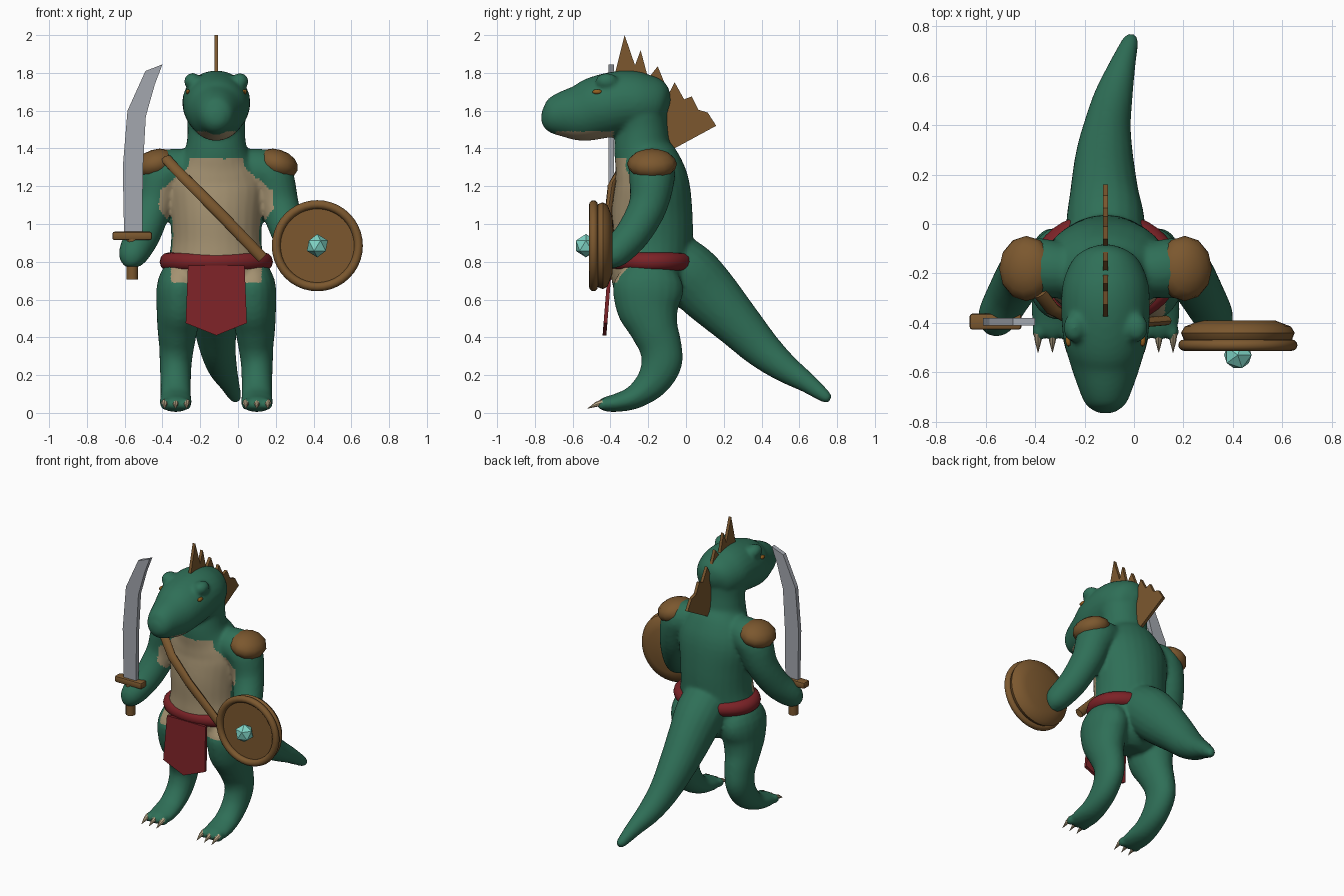
import bpy, bmesh, math
from mathutils import Vector, Matrix

if "Cube" in bpy.data.objects:
    bpy.data.objects.remove(bpy.data.objects["Cube"])

CX = -0.115  # body centre line


def mat(name, r, g, b):
    m = bpy.data.materials.new(name)
    m.diffuse_color = (r, g, b, 1)
    m.use_nodes = True
    m.node_tree.nodes["Principled BSDF"].inputs["Base Color"].default_value = m.diffuse_color
    return m


GREEN = mat("scale_green", 0.028, 0.158, 0.095)
TAN = mat("belly_tan", 0.37, 0.285, 0.165)
BROWN = mat("leather_brown", 0.2, 0.097, 0.028)
RED = mat("cloth_red", 0.2, 0.016, 0.02)
STEEL = mat("steel_grey", 0.37, 0.39, 0.43)
GEM = mat("gem_teal", 0.22, 0.68, 0.58)
CLAW = mat("claw_bone", 0.5, 0.4, 0.25)
EYE = mat("eye_amber", 0.3, 0.12, 0.015)


def finish(name, bm, *mats, smooth=True):
    bmesh.ops.recalc_face_normals(bm, faces=bm.faces[:])
    me = bpy.data.meshes.new(name)
    bm.to_mesh(me)
    bm.free()
    for m in mats:
        me.materials.append(m)
    ob = bpy.data.objects.new(name, me)
    bpy.context.collection.objects.link(ob)
    if smooth:
        bpy.ops.object.select_all(action='DESELECT')
        bpy.context.view_layer.objects.active = ob
        ob.select_set(True)
        bpy.ops.object.shade_smooth_by_angle(angle=math.radians(40))
    return ob


def loft(bm, pts, steps=4, n=20, ref=(1, 0, 0)):
    """Elliptical rings (x, y, z, side radius, other radius) along a smooth path."""
    P = [Vector(p) for p in pts]
    path = []
    for i in range(len(P) - 1):
        a, b, c, d = P[max(i - 1, 0)], P[i], P[i + 1], P[min(i + 2, len(P) - 1)]
        for k in range(steps):
            t = k / steps
            path.append(0.5 * (2 * b + (c - a) * t + (2 * a - 5 * b + 4 * c - d) * t * t
                               + (3 * b - a - 3 * c + d) * t ** 3))
    path.append(P[-1])
    rings = []
    for i, p in enumerate(path):
        q, r = path[max(i - 1, 0)], path[min(i + 1, len(path) - 1)]
        tan = Vector(r[:3]) - Vector(q[:3])
        tan.normalize()
        side = Vector(ref) - tan * tan.dot(Vector(ref))
        side.normalize()
        up = tan.cross(side)
        c = Vector(p[:3])
        rings.append([bm.verts.new(c + side * p[3] * math.cos(2 * math.pi * j / n)
                                   + up * p[4] * math.sin(2 * math.pi * j / n)) for j in range(n)])
    for a, b in zip(rings, rings[1:]):
        for j in range(n):
            bm.faces.new((a[j], a[(j + 1) % n], b[(j + 1) % n], b[j]))
    bm.faces.new(rings[0])
    bm.faces.new(rings[-1])


def ball(bm, loc, size, u=16, v=10, rot=0.0):
    M = Matrix.Translation(loc) @ Matrix.Rotation(rot, 4, 'Y') @ Matrix.Diagonal((*size, 1))
    bmesh.ops.create_uvsphere(bm, u_segments=u, v_segments=v, radius=1, matrix=M)


def torus(bm, loc, rx, ry, r, axis='Z', n=40, k=12):
    R = Matrix.Rotation(math.pi / 2, 3, 'X') if axis == 'Y' else Matrix.Identity(3)
    g = []
    for i in range(n):
        a = 2 * math.pi * i / n
        g.append([bm.verts.new(Vector(loc) + R @ Vector((
            (rx + r * math.cos(b)) * math.cos(a), (ry + r * math.cos(b)) * math.sin(a), r * math.sin(b))))
            for b in [2 * math.pi * j / k for j in range(k)]])
    for i in range(n):
        for j in range(k):
            bm.faces.new((g[i][j], g[(i + 1) % n][j], g[(i + 1) % n][(j + 1) % k], g[i][(j + 1) % k]))


def plate(name, pts, place, m):
    """Flat outline given thickness; place(u, v, side) returns the 3D point."""
    bm = bmesh.new()
    a, b = [[bm.verts.new(place(u, v, s)) for u, v in pts] for s in (-1, 1)]
    bm.faces.new(a)
    bm.faces.new(b)
    for i in range(len(pts)):
        j = (i + 1) % len(pts)
        bm.faces.new((a[i], a[j], b[j], b[i]))
    return finish(name, bm, m, smooth=False)


# ---- body: overlapping lofts fused into one smooth skin ----
bm = bmesh.new()
torso = [(-.20, .55, .1, .1), (-.19, .62, .22, .18), (-.19, .75, .26, .21), (-.18, .9, .24, .215),
         (-.18, 1.05, .245, .215), (-.18, 1.2, .26, .2), (-.2, 1.3, .23, .18), (-.23, 1.4, .165, .152),
         (-.235, 1.5, .152, .138), (-.25, 1.62, .15, .14), (-.26, 1.72, .05, .05)]
head = [(-.09, 1.62, .03, .03), (-.13, 1.63, .12, .12), (-.22, 1.64, .168, .155), (-.32, 1.645, .18, .168),
        (-.45, 1.62, .173, .168), (-.55, 1.59, .148, .153), (-.65, 1.58, .115, .123),
        (-.73, 1.57, .08, .085), (-.765, 1.57, .03, .03)]
for part in (torso, head):
    loft(bm, [(CX, *p) for p in part], n=28)
loft(bm, [(CX, -.15, .85, .15, .15), (CX, 0, .75, .16, .165), (-.12, .12, .63, .14, .158),
          (-.12, .27, .475, .118, .128), (-.107, .4, .34, .095, .103), (-.082, .52, .24, .078, .078),
          (-.047, .64, .16, .054, .054), (-.015, .74, .085, .033, .033), (-.01, .765, .07, .015, .015)])
leg = [(.15, -.2, .78, .1, .12), (.19, -.2, .68, .122, .185), (.195, -.2, .56, .122, .17),
       (.205, -.17, .45, .108, .13), (.21, -.135, .35, .093, .113), (.215, -.13, .26, .085, .108),
       (.215, -.18, .16, .081, .088), (.215, -.27, .085, .082, .064), (.215, -.36, .055, .086, .05),
       (.215, -.43, .045, .072, .038), (.215, -.455, .04, .04, .02)]
arm = [(.1, -.19, 1.28, .1, .1), (.2, -.185, 1.285, .115, .115), (.285, -.18, 1.25, .122, .122),
       (.335, -.2, 1.1, .103, .103), (.385, -.28, .95, .093, .093), (.435, -.37, .85, .082, .082),
       (.45, -.4, .8, .06, .06), (.455, -.41, .77, .025, .025)]
for s in (-1, 1):
    loft(bm, [(CX + s * p[0], *p[1:]) for p in leg])
    loft(bm, [(CX + s * p[0], *p[1:]) for p in arm], ref=(0, 1, 0))
    ball(bm, (CX + s * .125, -.42, 1.755), (.047, .06, .045))  # brow
    for d in (-.055, 0, .055):
        ball(bm, (CX + s * .215 + d, -.435, .045), (.027, .04, .032))  # toes
raw = finish("body_base", bm, GREEN, smooth=False)
md = raw.modifiers.new("fuse", 'REMESH')
md.mode = 'VOXEL'
md.voxel_size = 0.012
md = raw.modifiers.new("soften", 'SMOOTH')
md.factor = 0.5
md.iterations = 7
dg = bpy.context.evaluated_depsgraph_get()
skin = bpy.data.meshes.new_from_object(raw.evaluated_get(dg))
bpy.data.objects.remove(raw)
bm = bmesh.new()
bm.from_mesh(skin)
bm.normal_update()


def belly_half(z):
    """Half width of the pale belly at a height."""
    if z < 1.0:
        return .24
    if z < 1.08:
        return .24 + (z - 1.0) * .8
    if z < 1.17:
        return .305
    return max(.305 - (z - 1.17) * 1.2, .145)


for f in bm.faces:
    c = f.calc_center_median()
    dx = abs(c.x - CX)
    belly = .69 < c.z < 1.345 and c.y < -.24 and f.normal.y < -.15 and dx < belly_half(c.z)
    jaw = c.z < 1.49 and -.69 < c.y < -.385 and c.z > 1.395
    f.material_index = 1 if belly or jaw else 0
finish("body", bm, GREEN, TAN)

# ---- eyes, claws, shoulder guards ----
for s, side in ((-1, "right"), (1, "left")):
    bm = bmesh.new()
    ball(bm, (CX + s * .15, -.47, 1.7), (.012, .026, .013), 10, 8)
    finish(side + "_eye", bm, EYE)
    bm = bmesh.new()
    for d in (-.058, 0, .058):
        x = CX + s * .215 + d
        loft(bm, [(x, -.44, .055, .018, .018), (x, -.475, .045, .013, .013), (x, -.52, .024, .001, .001)], 1, 8)
    finish(side + "_claws", bm, CLAW)
    bm = bmesh.new()
    ball(bm, (CX + s * .32, -.18, 1.317), (.115, .132, .078), 12, 8, rot=s * .3)
    finish(side + "_shoulder_guard", bm, BROWN)

# ---- back crest ----
crest = [(-.38, 1.78), (-.325, 2.0), (-.27, 1.84), (-.24, 1.92), (-.2, 1.77), (-.15, 1.835), (-.09, 1.69),
         (-.06, 1.75), (-.01, 1.66), (.03, 1.675), (.065, 1.605), (.115, 1.59), (.16, 1.52),
         (-.08, 1.39), (-.2, 1.5), (-.3, 1.7)]
plate("crest", crest, lambda u, v, s: (CX + s * .01, u, v), BROWN)

# ---- belt, loincloth, chest strap ----
bm = bmesh.new()
torus(bm, (CX, -.182, .8), .25, .182, .05)
finish("belt", bm, RED)
cloth = [(-.15, .78), (.15, .78), (.162, .475), (0, .41), (-.162, .475)]
plate("loincloth", cloth, lambda u, v, s: (CX + u, -.402 - (.78 - v) * .08 + s * .01, v), RED)
bm = bmesh.new()
strap = [(-.38, -.28, 1.345), (-.33, -.345, 1.29), (-.24, -.395, 1.2), (-.1, -.41, 1.06), (.13, -.39, .82)]
loft(bm, [(*p, .03, .02) for p in strap], 1, 12)
finish("chest_strap", bm, BROWN)

# ---- shield ----
bm = bmesh.new()
prof = [(-.482, .2), (-.465, .22), (-.44, .23), (-.415, .215), (-.39, .15)]
loft(bm, [(.42, y, .885, r, r) for y, r in prof], 1, 40)
torus(bm, (.42, -.49, .885), .218, .218, .023, 'Y')
finish("shield", bm, BROWN)
bm = bmesh.new()
bmesh.ops.create_icosphere(bm, subdivisions=1, radius=.062, matrix=Matrix.Translation((.42, -.53, .885)))
finish("shield_gem", bm, GEM, smooth=False)

# ---- curved sword ----
blade = [(-.603, .94), (-.507, .94), (-.503, 1.3), (-.488, 1.57), (-.44, 1.74), (-.4, 1.845),
         (-.49, 1.81), (-.585, 1.6), (-.61, 1.3)]
plate("sword_blade", blade, lambda u, v, s: (u, -.396 + s * .015, v), STEEL)
bm = bmesh.new()
bmesh.ops.create_cube(bm, size=1, matrix=Matrix.Translation((-.56, -.395, .937)) @ Matrix.Diagonal((.21, .065, .045, 1)))
bmesh.ops.bevel(bm, geom=bm.edges[:], offset=.012, segments=2, affect='EDGES', profile=.5)
loft(bm, [(-.56, -.395, .705, .031, .031), (-.56, -.395, .93, .031, .031)], 1, 12)
finish("sword_hilt", bm, BROWN)
